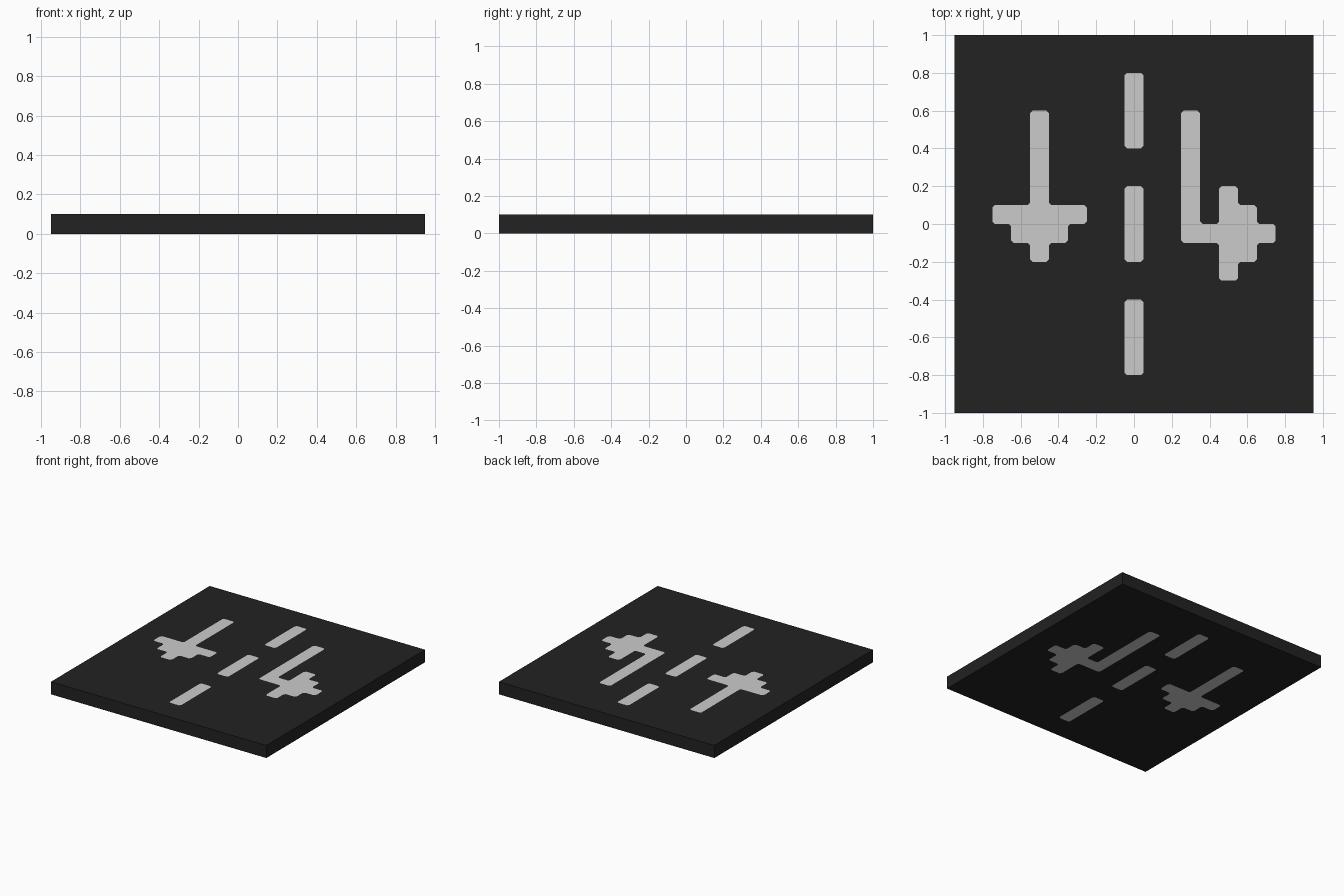
import bpy
import bmesh
from mathutils import Vector
from mathutils.geometry import tessellate_polygon

if "Cube" in bpy.data.objects:
    bpy.data.objects.remove(bpy.data.objects["Cube"])

THICK = 0.1
CUT = 0.013  # small nip on every painted corner


def material(name, grey):
    m = bpy.data.materials.new(name)
    m.diffuse_color = (grey, grey, grey, 1)
    m.use_nodes = True
    m.node_tree.nodes["Principled BSDF"].inputs["Base Color"].default_value = m.diffuse_color
    return m


def nip_corners(pts):
    """Replace each corner with a tiny diagonal."""
    out = []
    for i, p in enumerate(pts):
        p = Vector(p)
        for q in (pts[i - 1], pts[(i + 1) % len(pts)]):
            out.append(p + (Vector(q) - p).normalized() * CUT)
    return out


def dash(y0, y1):
    return [(-0.05, y0), (0.05, y0), (0.05, y1), (-0.05, y1)]


# Straight arrow: right half mirrored about its own centre line
half = [(0.05, 0.6), (0.05, 0.1), (0.25, 0.1), (0.25, 0), (0.15, 0),
        (0.15, -0.1), (0.05, -0.1), (0.05, -0.2)]
straight_arrow = ([(-0.5 + x, y) for x, y in half]
                  + [(-0.5 - x, y) for x, y in reversed(half)])

# Turn arrow
turn_arrow = [(0.25, 0.6), (0.35, 0.6), (0.35, 0), (0.45, 0), (0.45, 0.2),
              (0.55, 0.2), (0.55, 0.1), (0.65, 0.1), (0.65, 0), (0.75, 0),
              (0.75, -0.1), (0.65, -0.1), (0.65, -0.2), (0.55, -0.2),
              (0.55, -0.3), (0.45, -0.3), (0.45, -0.1), (0.25, -0.1)]

marks = [nip_corners(m) for m in (dash(0.4, 0.8), dash(-0.2, 0.2),
                                  dash(-0.8, -0.4), straight_arrow, turn_arrow)]
border = [Vector(p) for p in ((-0.95, -1), (0.95, -1), (0.95, 1), (-0.95, 1))]
loops = [border] + marks

bm = bmesh.new()


def fill(vert_loops, index):
    flat = [v for loop in vert_loops for v in loop]
    for tri in tessellate_polygon([[v.co for v in loop] for loop in vert_loops]):
        bm.faces.new([flat[i] for i in tri]).material_index = index


# Top and bottom faces with the markings cut into them
rims = []
for z in (0, THICK):
    rings = [[bm.verts.new((p.x, p.y, z)) for p in loop] for loop in loops]
    fill(rings, 0)
    for ring in rings[1:]:
        fill([ring], 1)
    rims.append(rings[0])

# Slab sides
low, high = rims
for i in range(4):
    j = (i + 1) % 4
    bm.faces.new((low[i], low[j], high[j], high[i]))

bmesh.ops.recalc_face_normals(bm, faces=bm.faces)
mesh = bpy.data.meshes.new("road_slab")
bm.to_mesh(mesh)
bm.free()
mesh.materials.append(material("asphalt black", 0.016))
mesh.materials.append(material("paint white", 0.6))
bpy.context.collection.objects.link(bpy.data.objects.new("road_slab", mesh))
